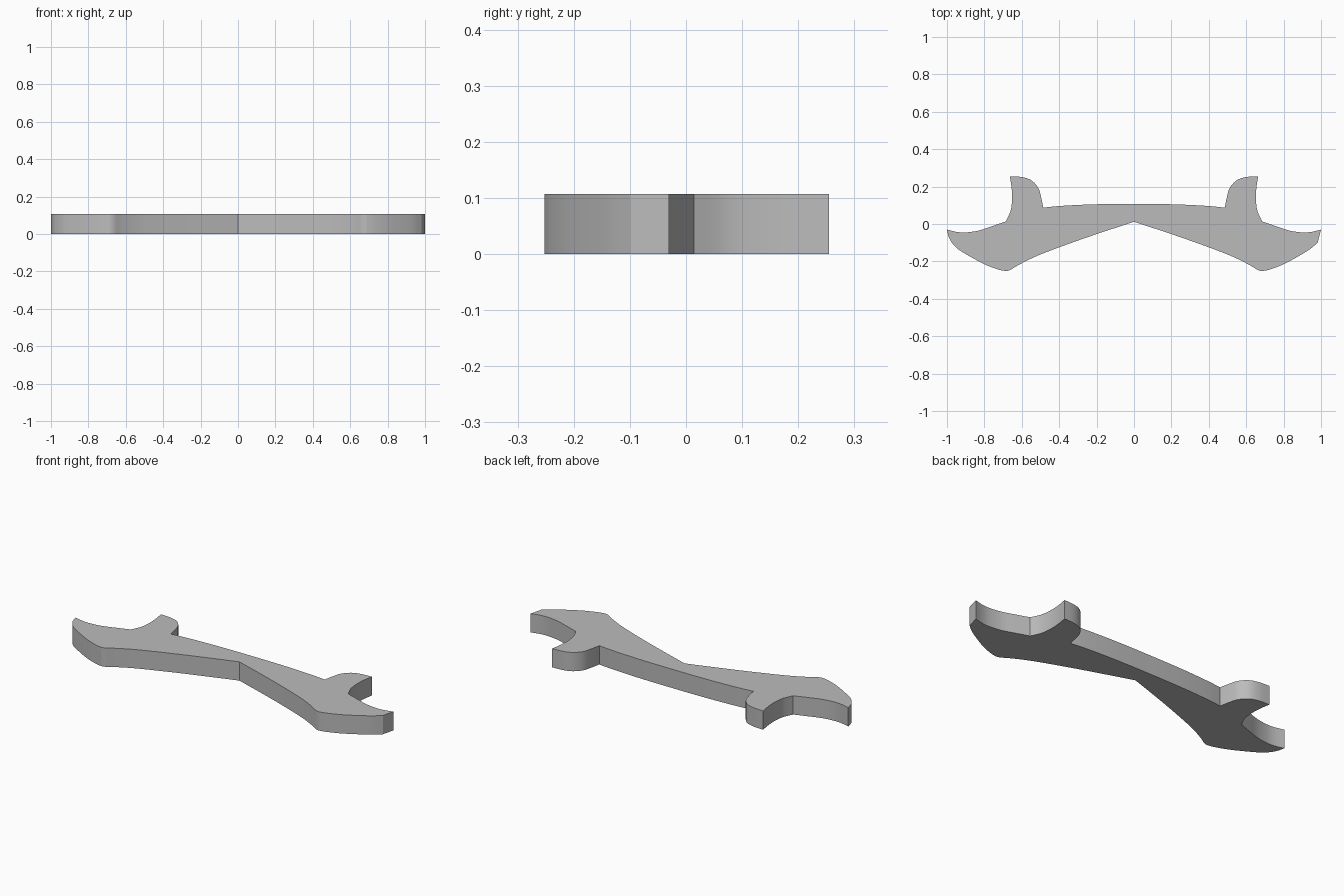
import bpy
import bmesh
import math
from mathutils import Vector
from mathutils.geometry import interpolate_bezier

THICKNESS = 0.107

if "Cube" in bpy.data.objects:
    bpy.data.objects.remove(bpy.data.objects["Cube"], do_unlink=True)


def make_material(name, color):
    mat = bpy.data.materials.new(name)
    mat.use_nodes = True
    mat.diffuse_color = color
    mat.node_tree.nodes["Principled BSDF"].inputs["Base Color"].default_value = color
    return mat


def smooth_run(points, steps=5):
    """Smooth line through the points, without the last one."""
    pts = [Vector((x, y, 0)) for x, y in points]
    ends = [pts[0]] + pts + [pts[-1]]
    out = []
    for a, b, c, d in zip(ends, ends[1:], ends[2:], ends[3:]):
        out += interpolate_bezier(b, b + (c - a) / 6, c - (d - b) / 6, c, steps + 1)[:-1]
    return out


def half_outline(outer_tip):
    """Half of the outline, from the lower middle round to the upper middle."""
    lower_handle = [(0, .012), (.27, -.078), (.5, -.163), (.61, -.215), (.66, -.245), (.685, -.252)]
    outer_jaw = [(.685, -.252), (.73, -.242), (.8, -.215), (.88, -.172), (.94, -.135)] + outer_tip
    lower_mouth = [(1, -.03), (.95, -.042), (.9, -.045), (.83, -.035), (.76, -.012), (.685, .014)]
    upper_mouth = [(.685, .014), (.66, .07), (.652, .13), (.654, .19), (.664, .255)]
    inner_jaw = [(.664, .255), (.6, .251), (.55, .234), (.513, .195), (.497, .145), (.485, .087)]
    upper_handle = [(.485, .087), (.4, .096), (.25, .104), (.1, .107), (0, .107)]
    tip_edge = [outer_tip[-1], (1, -.03)]
    runs = [lower_handle, outer_jaw, lower_mouth, upper_mouth, inner_jaw, upper_handle]
    if tip_edge[0] != tip_edge[1]:
        runs.insert(2, tip_edge)
    return [p for run in runs for p in smooth_run(run)] + [Vector((0, .107, 0))]


# Wrench outline: a bevelled jaw tip on the left, a rounded one on the right
left_half = half_outline([(.982, -.1)])
right_half = half_outline([(.975, -.098), (.992, -.065), (1, -.03)])
outline = left_half + [Vector((-p.x, p.y, 0)) for p in reversed(right_half[1:-1])]

# Solid body raised from the outline
bm = bmesh.new()
base = bm.faces.new([bm.verts.new(p) for p in outline])
raised = bmesh.ops.extrude_face_region(bm, geom=[base])
top_verts = [g for g in raised["geom"] if isinstance(g, bmesh.types.BMVert)]
bmesh.ops.translate(bm, verts=top_verts, vec=(0, 0, THICKNESS))
bmesh.ops.recalc_face_normals(bm, faces=bm.faces)
mesh = bpy.data.meshes.new("wrench_body")
bm.to_mesh(mesh)
bm.free()

wrench = bpy.data.objects.new("wrench_body", mesh)
bpy.context.collection.objects.link(wrench)
mesh.materials.append(make_material("light grey metal", (.5, .5, .5, 1)))

bpy.ops.object.select_all(action="DESELECT")
wrench.select_set(True)
bpy.context.view_layer.objects.active = wrench
bpy.ops.object.shade_smooth_by_angle(angle=math.radians(25))
